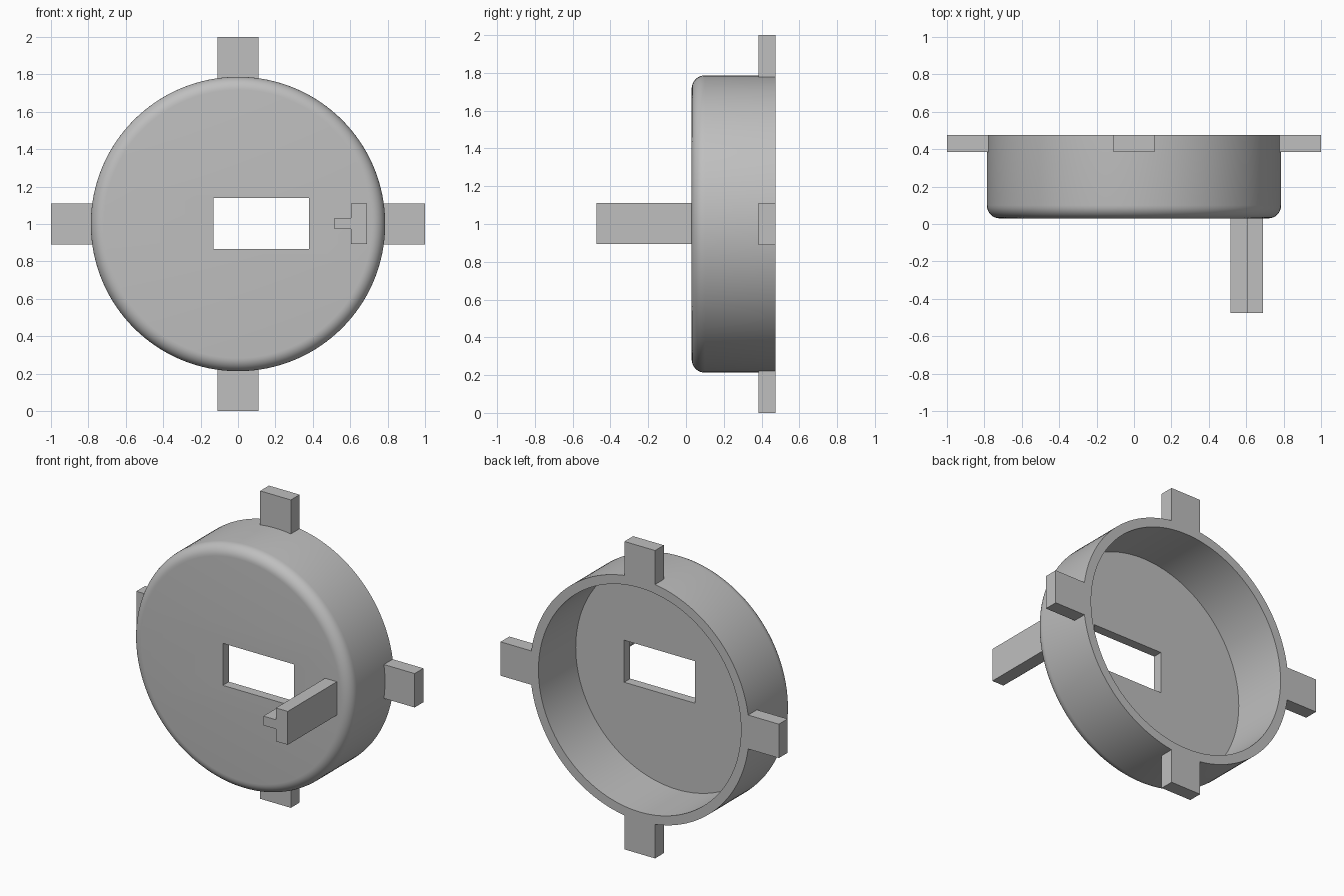
import bpy, bmesh, math
from mathutils import Vector

if "Cube" in bpy.data.objects:
    bpy.data.objects.remove(bpy.data.objects["Cube"])

CZ = 1.0                     # height of the round cover's axis
R, R_IN = 0.787, 0.728       # outer and inner radius
FRONT, BACK = 0.03, 0.475    # depth range of the cover
FLOOR, FILLET = 0.062, 0.07  # face thickness, edge rounding
SEG = 128

grey = bpy.data.materials.new("light_grey")
grey.diffuse_color = (0.52, 0.52, 0.52, 1)
grey.use_nodes = True
grey.node_tree.nodes["Principled BSDF"].inputs["Base Color"].default_value = grey.diffuse_color


def finish(name, bm):
    bmesh.ops.recalc_face_normals(bm, faces=bm.faces)
    me = bpy.data.meshes.new(name)
    bm.to_mesh(me)
    bm.free()
    me.materials.append(grey)
    ob = bpy.data.objects.new(name, me)
    bpy.context.collection.objects.link(ob)
    return ob


def prism(name, outline, y0, y1):
    """Extrude an x-z outline along y."""
    bm = bmesh.new()
    face = bm.faces.new([bm.verts.new((x, y0, z)) for x, z in outline])
    ext = bmesh.ops.extrude_face_region(bm, geom=[face])
    verts = [g for g in ext["geom"] if isinstance(g, bmesh.types.BMVert)]
    bmesh.ops.translate(bm, verts=verts, vec=Vector((0, y1 - y0, 0)))
    return finish(name, bm)


def rect(x0, x1, z0, z1):
    return [(x0, z0), (x1, z0), (x1, z1), (x0, z1)]


def lathe(name, profile):
    """Turn (radius, y) points around the y axis, with flat end caps."""
    bm = bmesh.new()
    rings = []
    for r, y in profile:
        rings.append([bm.verts.new((r * math.cos(a), y, CZ + r * math.sin(a)))
                      for a in (2 * math.pi * i / SEG for i in range(SEG))])
    for a, b in zip(rings, rings[1:]):
        for i in range(SEG):
            j = (i + 1) % SEG
            bm.faces.new((a[i], a[j], b[j], b[i]))
    bm.faces.new(rings[0])
    bm.faces.new(rings[-1])
    return finish(name, bm)


# Round cover: rounded front edge, straight wall, open hollow back
steps = 8
profile = [(R - FILLET + FILLET * math.sin(t), FRONT + FILLET - FILLET * math.cos(t))
           for t in (math.pi / 2 * i / steps for i in range(steps + 1))]
profile += [(R, BACK), (R_IN, BACK), (R_IN, FRONT + FLOOR)]
cover = lathe("round_cover", profile)

# Rectangular window through the front face
cutter = prism("window_cutter", rect(-0.13, 0.38, 0.867, 1.14), FRONT - 0.1, FRONT + 0.2)
cutter.hide_render = True
cut = cover.modifiers.new("window", 'BOOLEAN')
cut.object = cutter
cut.operation = 'DIFFERENCE'
cut.solver = 'EXACT'
bpy.context.view_layer.objects.active = cover
cover.select_set(True)
bpy.ops.object.modifier_apply(modifier=cut.name)
bpy.data.objects.remove(cutter)
bpy.ops.object.shade_smooth_by_angle(angle=math.radians(30))

# Four mounting tabs around the back rim
for k, side in enumerate(("right", "top", "left", "bottom")):
    c, s = round(math.cos(k * math.pi / 2)), round(math.sin(k * math.pi / 2))
    outline = [(c * u - s * v, CZ + s * u + c * v) for u, v in rect(0.772, 1.0, -0.11, 0.11)]
    prism(side + "_tab", outline, 0.385, BACK)

# T-shaped post standing out of the front face
prism("front_post",
      [(0.605, 0.893), (0.69, 0.893), (0.69, 1.11), (0.605, 1.11),
       (0.605, 1.033), (0.515, 1.033), (0.515, 0.973), (0.605, 0.973)],
      -0.475, FRONT + 0.02)
